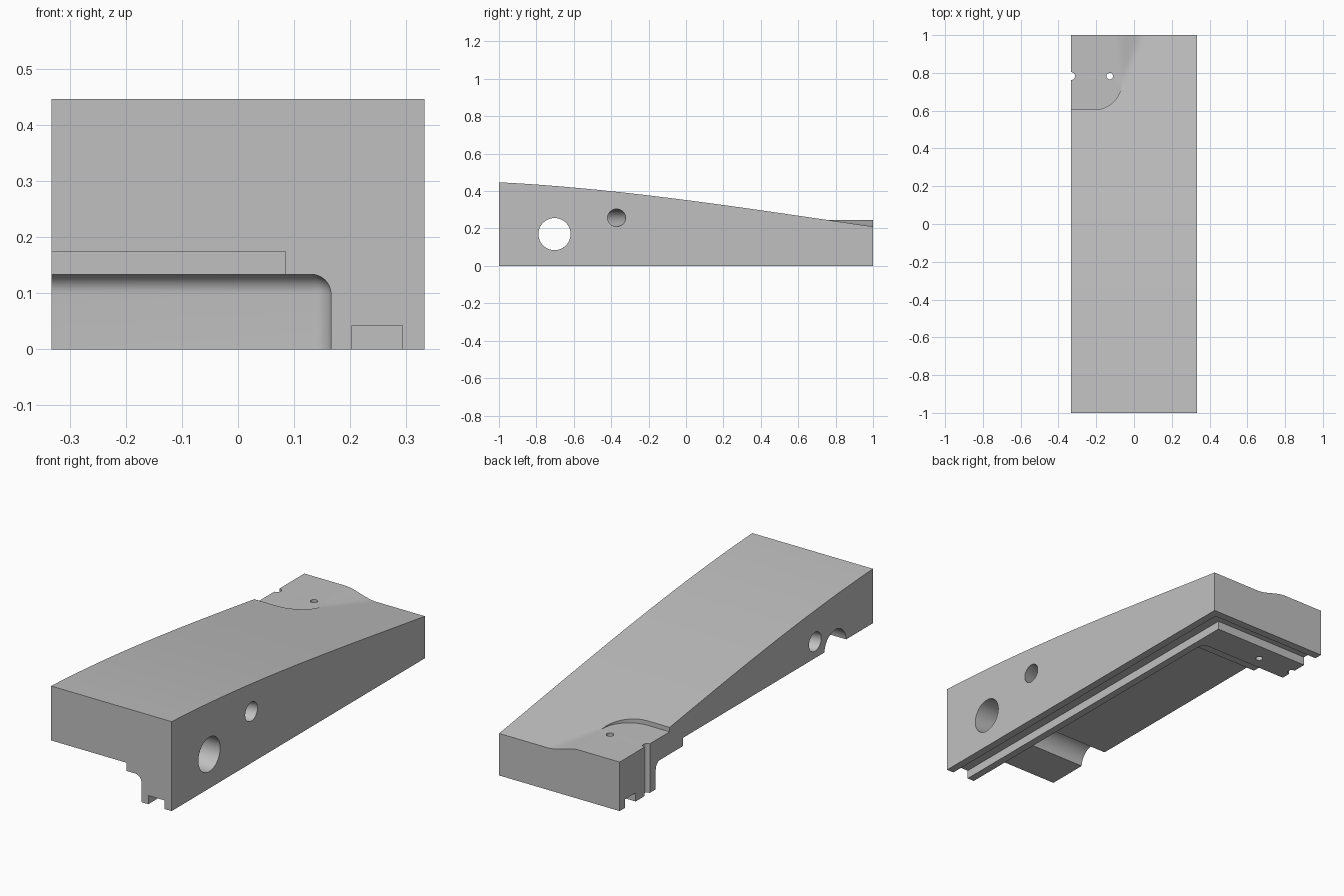
import bpy, bmesh, math
from mathutils import Matrix, Vector

old = bpy.data.objects.get("Cube")
if old:
    bpy.data.objects.remove(old)

HALF_W = 1 / 3      # half width of the block
PAD_Z = 0.245       # height of the flat pad at the back


def make_object(name, bm):
    bmesh.ops.recalc_face_normals(bm, faces=bm.faces)
    mesh = bpy.data.meshes.new(name)
    bm.to_mesh(mesh)
    bm.free()
    obj = bpy.data.objects.new(name, mesh)
    bpy.context.collection.objects.link(obj)
    return obj


def box(name, lo, hi, radius=0, upright_only=False):
    """Box between two corners, optionally with rounded edges."""
    lo, hi = Vector(lo), Vector(hi)
    bm = bmesh.new()
    bmesh.ops.create_cube(bm, size=1)
    for v in bm.verts:
        v.co = Vector(a + (b - a) * (c + 0.5) for a, b, c in zip(lo, hi, v.co))
    if radius:
        edges = [e for e in bm.edges if not upright_only
                 or abs(e.verts[0].co.z - e.verts[1].co.z) > 0.01]
        bmesh.ops.bevel(bm, geom=edges, offset=radius, segments=10,
                        profile=0.5, affect='EDGES')
    return make_object(name, bm)


def rod(name, center, direction, radius):
    """Long cylinder through a point."""
    bm = bmesh.new()
    turn = Vector(direction).to_track_quat('Z', 'Y').to_matrix().to_4x4()
    bmesh.ops.create_cone(bm, cap_ends=True, segments=48, radius1=radius,
                          radius2=radius, depth=3,
                          matrix=Matrix.Translation(center) @ turn)
    return make_object(name, bm)


def top_height(x, y):
    """Sloping top that blends into the flat pad at the back."""
    base = 0.352 - 0.1292 * y - 0.0235 * y ** 2 + 0.0107 * y ** 3
    if base >= PAD_Z:
        return base
    t = max(0, (y - 0.75) / 0.25)
    start, end = -0.065 - 0.045 * t, -0.06 + 0.125 * t
    s = min(1, max(0, (end - x) / (end - start)))
    return base + (PAD_Z - base) * s * s * (3 - 2 * s)


# Solid block: grid on top, side walls and floor
xs = [-HALF_W] + [-0.2 + i * 0.0125 for i in range(25)] + [HALF_W]
ys = [-1 + i * 0.025 for i in range(81)]
bm = bmesh.new()
grid = [[bm.verts.new((x, y, top_height(x, y))) for x in xs] for y in ys]
for a, b in zip(grid, grid[1:]):
    for i in range(len(xs) - 1):
        bm.faces.new((a[i], a[i + 1], b[i + 1], b[i]))
rim = [e for e in bm.edges if e.is_boundary]
skirt = bmesh.ops.extrude_edge_only(bm, edges=rim)["geom"]
for v in skirt:
    if isinstance(v, bmesh.types.BMVert):
        v.co.z = 0
bmesh.ops.holes_fill(bm, edges=[e for e in bm.edges if e.is_boundary], sides=0)
body = make_object("wedge_body", bm)

# Cutters for the hollow underside, grooves, pocket and holes
slant = math.radians(14.5)
cutters = [
    box("channel", (-1, -2, -1), (0.166, 0.715, 0.134), 0.035),
    box("upper_recess", (-1, -2, -0.5), (0.085, 0.5, 0.175)),
    box("side_groove", (0.204, -2, -0.5), (0.294, 0.96, 0.043)),
    box("back_groove", (-1, 0.874, -0.4), (0.293, 0.959, 0.0431)),
    box("top_pocket", (-1, 0.605, PAD_Z + 0.0002), (-0.065, 1.5, 1), 0.145, True),
    rod("large_cross_hole", (0, -0.703, 0.17), (1, 0, 0), 0.086),
    rod("slanted_hole", (0, -0.457, 0.257), (math.cos(slant), math.sin(slant), 0), 0.047),
    rod("pin_hole", (-0.128, 0.783, 0), (0, 0, 1), 0.017),
    rod("edge_pin_hole", (-HALF_W, 0.783, 0), (0, 0, 1), 0.021),
]
bpy.context.view_layer.objects.active = body
for cutter in cutters:
    cutter.hide_render = True
    mod = body.modifiers.new(cutter.name, 'BOOLEAN')
    mod.operation = 'DIFFERENCE'
    mod.solver = 'EXACT'
    mod.object = cutter
    bpy.ops.object.modifier_apply(modifier=mod.name)
    bpy.data.objects.remove(cutter)

# Plain grey material
grey = bpy.data.materials.new("plain_grey")
grey.use_nodes = True
color = (0.53, 0.53, 0.53, 1)
grey.diffuse_color = color
for node in grey.node_tree.nodes:
    if node.type == 'BSDF_PRINCIPLED':
        node.inputs["Base Color"].default_value = color
body.data.materials.clear()
body.data.materials.append(grey)

bpy.ops.object.select_all(action='DESELECT')
body.select_set(True)
bpy.ops.object.shade_smooth_by_angle(angle=math.radians(25))
